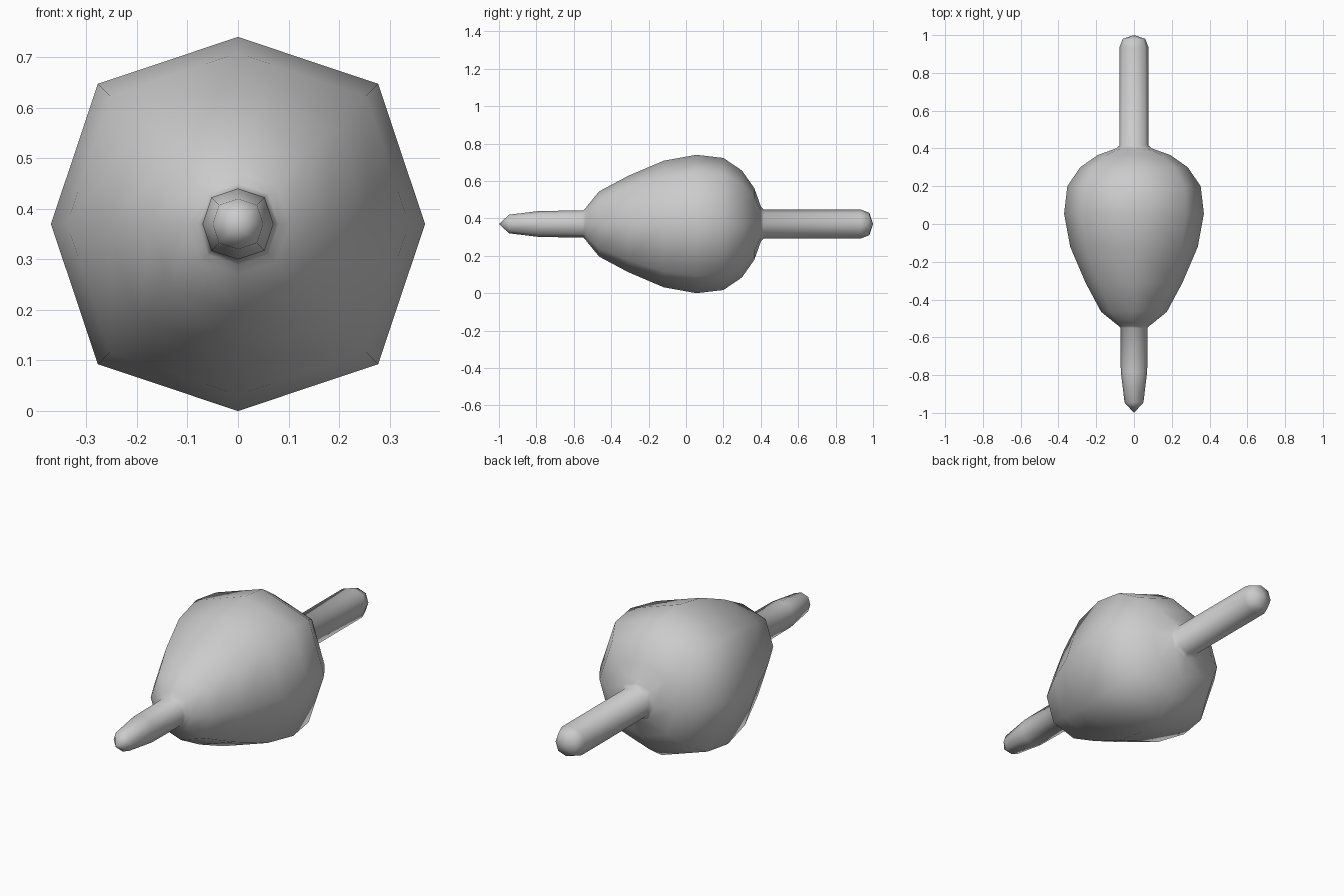
import bpy, bmesh, math

if "Cube" in bpy.data.objects:
    bpy.data.objects.remove(bpy.data.objects["Cube"])

CENTRE_Z = 0.37


def lathe(name, profile):
    """Eight-sided form around the y axis; profile is (y, radius), tips at radius 0."""
    bm = bmesh.new()
    rings = []
    for y, r in profile:
        if r == 0:
            rings.append([bm.verts.new((0, y, CENTRE_Z))])
            continue
        ring = []
        for i in range(8):
            a = i * math.pi / 4
            k = r * (1.06 if i % 2 else 1.0)   # slightly fuller diagonals
            ring.append(bm.verts.new((k * math.cos(a), y, CENTRE_Z + k * math.sin(a))))
        rings.append(ring)
    for a, b in zip(rings, rings[1:]):
        for i in range(8):
            j = (i + 1) % 8
            if len(a) == 1:
                bm.faces.new((a[0], b[i], b[j]))
            elif len(b) == 1:
                bm.faces.new((a[i], a[j], b[0]))
            else:
                bm.faces.new((a[i], a[j], b[j], b[i]))
    bmesh.ops.recalc_face_normals(bm, faces=bm.faces)
    for f in bm.faces:
        f.smooth = True
    mesh = bpy.data.meshes.new(name)
    bm.to_mesh(mesh)
    bm.free()
    obj = bpy.data.objects.new(name, mesh)
    bpy.context.collection.objects.link(obj)
    return obj


# One continuous skin: pointed tip, bulb-shaped body and rounded rear stem
lathe("spindle_top", [
    (-1.0, 0), (-0.945, 0.05), (-0.78, 0.07), (-0.55, 0.072),
    (-0.54, 0.08), (-0.525, 0.10), (-0.465, 0.174), (-0.31, 0.257),
    (-0.12, 0.338), (0.055, 0.37), (0.2, 0.353), (0.3, 0.285),
    (0.365, 0.192), (0.4, 0.095), (0.415, 0.077),
    (0.935, 0.077), (0.98, 0.06), (1.0, 0),
])
